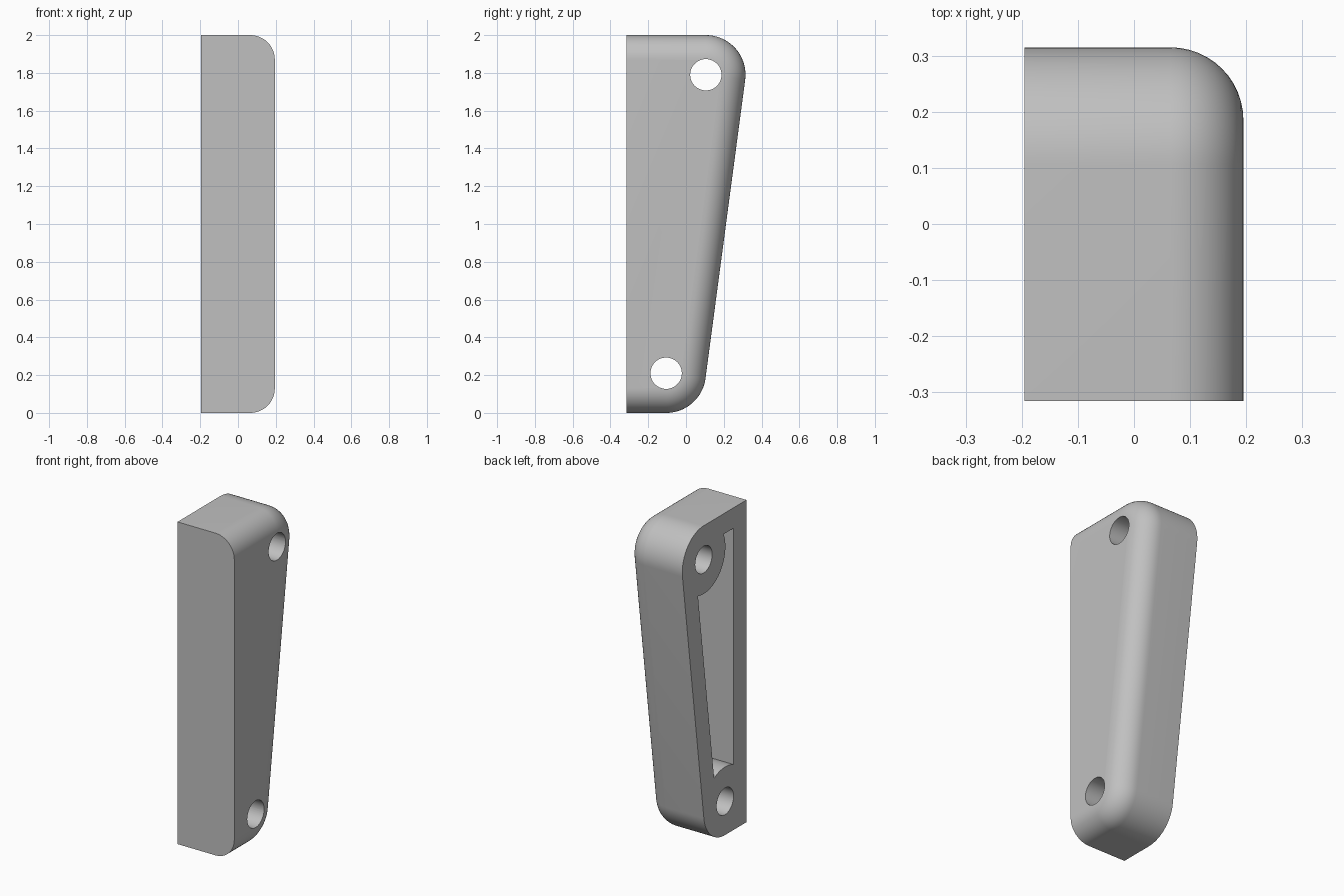
import bpy, bmesh
from math import sin, cos, pi, atan2, sqrt, radians
from mathutils import Vector

if "Cube" in bpy.data.objects:
    bpy.data.objects.remove(bpy.data.objects["Cube"])

HALF = 0.195                                  # half width in x
FRONT = -0.315                                # flat front plane
RADIUS, FILLET, WALL, HOLE = 0.21, 0.13, 0.127, 0.083
LOW, HIGH = Vector((-0.105, RADIUS)), Vector((0.105, 2 - RADIUS))
AXIS = (HIGH - LOW).normalized()
NORMAL = Vector((AXIS.y, -AXIS.x))            # points to the sloping back


def arc(centre, radius, start, end, steps=20):
    return [centre + radius * Vector((cos(a), sin(a)))
            for a in (start + (end - start) * i / steps for i in range(steps + 1))]


def outline(radius):
    """Flat front, rounded back corners and a sloping back edge, in (y, z)."""
    tilt = atan2(NORMAL.y, NORMAL.x)
    return ([Vector((FRONT, LOW.y - radius))]
            + arc(LOW, radius, -pi / 2, tilt) + arc(HIGH, radius, tilt, pi / 2)
            + [Vector((FRONT, HIGH.y + radius))])


def loft(name, sections):
    """Join equal-length (x, outline) sections into a closed solid."""
    bm = bmesh.new()
    rings = [[bm.verts.new((x, p.x, p.y)) for p in pts] for x, pts in sections]
    for a, b in zip(rings, rings[1:]):
        for i in range(len(a)):
            j = (i + 1) % len(a)
            bm.faces.new((a[i], a[j], b[j], b[i]))
    bm.faces.new(rings[0][::-1])
    bm.faces.new(rings[-1])
    bmesh.ops.recalc_face_normals(bm, faces=bm.faces)
    mesh = bpy.data.meshes.new(name)
    bm.to_mesh(mesh)
    bm.free()
    obj = bpy.data.objects.new(name, mesh)
    bpy.context.collection.objects.link(obj)
    return obj


def cut(target, cutter):
    mod = target.modifiers.new(cutter.name, 'BOOLEAN')
    mod.operation, mod.solver, mod.object = 'DIFFERENCE', 'EXACT', cutter
    bpy.context.view_layer.objects.active = target
    bpy.ops.object.modifier_apply(modifier=mod.name)
    bpy.data.objects.remove(cutter)


# Tapered body with a quarter-round edge on one side
sections = [(-HALF, outline(RADIUS))]
for i in range(13):
    a = pi / 2 * i / 12
    sections.append((HALF - FILLET * (1 - sin(a)), outline(RADIUS - FILLET * (1 - cos(a)))))
body = loft("bracket_body", sections)

# Hollow on the flat side, curving around the two screw bosses
boss, inner = RADIUS + 0.003, RADIUS - WALL
y_front, z_top = FRONT + WALL, 2 - WALL
along = sqrt(boss ** 2 - inner ** 2)
low_corner = NORMAL * inner + AXIS * along
high_corner = NORMAL * inner - AXIS * along
low_start = pi - atan2(sqrt(boss ** 2 - (y_front - LOW.x) ** 2), LOW.x - y_front)
high_end = -pi - atan2(z_top - HIGH.y, sqrt(boss ** 2 - (z_top - HIGH.y) ** 2))
pocket = ([Vector((y_front, z_top))]
          + arc(LOW, boss, low_start, atan2(low_corner.y, low_corner.x))
          + arc(HIGH, boss, atan2(high_corner.y, high_corner.x), high_end))
cut(body, loft("pocket_cutter", [(-HALF - 0.1, pocket), (HALF - WALL, pocket)]))

# Screw holes
for centre in (LOW, HIGH):
    ring = arc(centre, HOLE, 0, 2 * pi, 48)[:-1]
    cut(body, loft("hole_cutter", [(-HALF - 0.1, ring), (HALF + 0.1, ring)]))

# Single grey material
grey = bpy.data.materials.new("plain_grey")
grey.use_nodes = True
colour = (0.53, 0.53, 0.53, 1)
grey.diffuse_color = colour
grey.node_tree.nodes["Principled BSDF"].inputs["Base Color"].default_value = colour
body.data.materials.clear()
body.data.materials.append(grey)

bpy.ops.object.select_all(action='DESELECT')
body.select_set(True)
bpy.context.view_layer.objects.active = body
bpy.ops.object.shade_smooth_by_angle(angle=radians(30))
